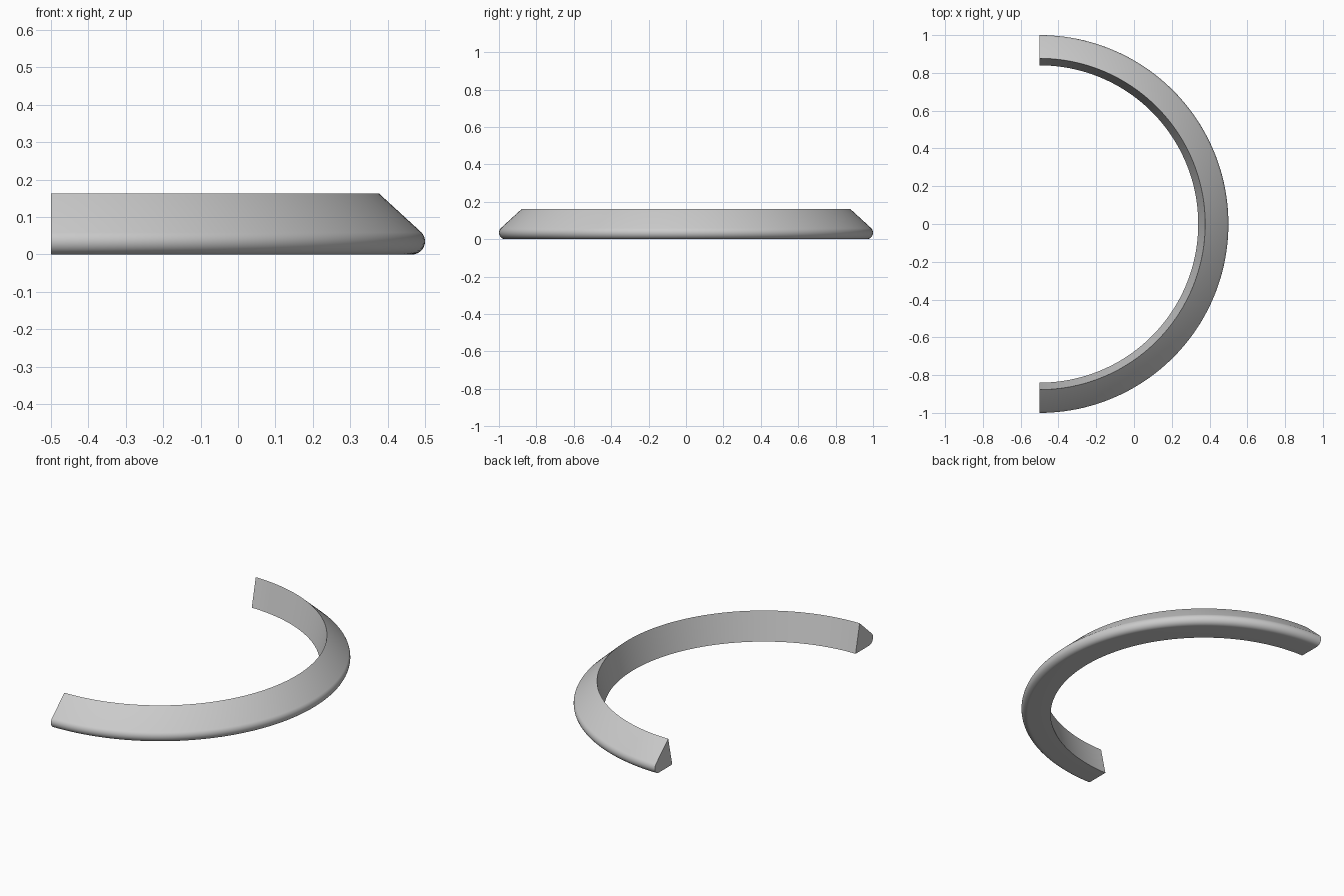
import bpy
import bmesh
from math import sin, cos, pi, radians

cube = bpy.data.objects.get("Cube")
if cube:
    bpy.data.objects.remove(cube, do_unlink=True)

SEGMENTS = 96
CENTRE_X = -0.5
LIP = 0.035  # radius of the rounded outer edge

# Plain grey finish
grey = bpy.data.materials.new("plain grey")
grey.use_nodes = True
colour = (0.6, 0.6, 0.6, 1)
grey.diffuse_color = colour
grey.node_tree.nodes["Principled BSDF"].inputs["Base Color"].default_value = colour

# Cross-section as (radius, height): inner foot, rounded outer lip, top ridge
profile = [(0.84, 0)]
for i in range(13):
    a = radians(-90 + 133 * i / 12)
    profile.append((1 - LIP + LIP * cos(a), LIP + LIP * sin(a)))
profile.append((0.877, 0.163))

# Sweep the section through a half turn
bm = bmesh.new()
rings = []
for s in range(SEGMENTS + 1):
    t = -pi / 2 + pi * s / SEGMENTS
    rings.append([bm.verts.new((CENTRE_X + r * cos(t), r * sin(t), z))
                  for r, z in profile])
n = len(profile)
for a, b in zip(rings, rings[1:]):
    for i in range(n):
        j = (i + 1) % n
        bm.faces.new((a[i], b[i], b[j], a[j]))

# Flat end caps
bm.faces.new(rings[0])
bm.faces.new(rings[-1][::-1])
bmesh.ops.recalc_face_normals(bm, faces=bm.faces)

mesh = bpy.data.meshes.new("half_ring")
bm.to_mesh(mesh)
bm.free()
mesh.materials.append(grey)
ring = bpy.data.objects.new("half_ring", mesh)
bpy.context.collection.objects.link(ring)

# Smooth the curve, keep the ridge and cap edges crisp
bpy.ops.object.select_all(action="DESELECT")
ring.select_set(True)
bpy.context.view_layer.objects.active = ring
bpy.ops.object.shade_smooth_by_angle(angle=radians(30))
